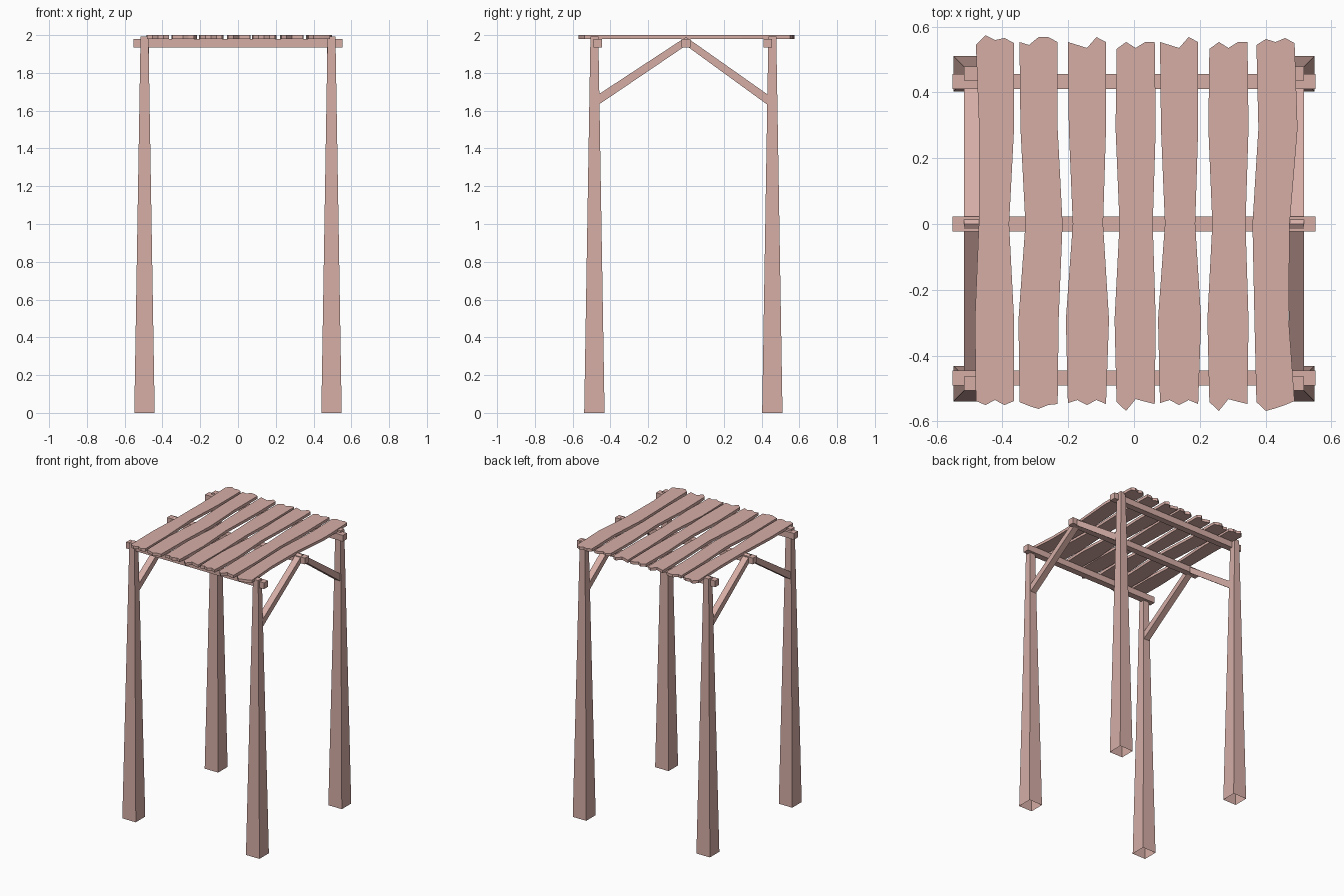
import bpy, bmesh

if "Cube" in bpy.data.objects:
    bpy.data.objects.remove(bpy.data.objects["Cube"])

wood = bpy.data.materials.new("pale_wood")
wood.diffuse_color = (0.67, 0.42, 0.38, 1)
wood.use_nodes = True
wood.node_tree.nodes["Principled BSDF"].inputs["Base Color"].default_value = wood.diffuse_color


def make(name, verts, faces):
    mesh = bpy.data.meshes.new(name)
    mesh.from_pydata(verts, [], faces)
    bm = bmesh.new()
    bm.from_mesh(mesh)
    bmesh.ops.recalc_face_normals(bm, faces=bm.faces)
    bm.to_mesh(mesh)
    bm.free()
    mesh.materials.append(wood)
    ob = bpy.data.objects.new(name, mesh)
    bpy.context.collection.objects.link(ob)
    return ob


def prism(name, ring_a, ring_b, cap_a=True):
    """Join two matching rings of points into a closed solid."""
    n = len(ring_a)
    faces = [(i, (i + 1) % n, n + (i + 1) % n, n + i) for i in range(n)]
    faces.append(tuple(range(n, 2 * n)))
    if cap_a:
        faces.append(tuple(range(n)))
    return make(name, ring_a + ring_b, faces)


def square(x, y, z, r):
    return [(x - r, y - r, z), (x + r, y - r, z), (x + r, y + r, z), (x - r, y + r, z)]


# Tapered posts, open underneath
for side, x in (("left", -0.495), ("right", 0.495)):
    for end, y in (("front", -0.485), ("back", 0.457)):
        post = prism(f"{end}_{side}_post", square(x, y, 0, 0.054),
                     square(x, y, 1.993, 0.021), cap_a=False)
        # open shell: make sure the normals point outward
        if post.data.polygons[0].normal.y > 0:
            post.data.flip_normals()

# Cross beams
for name, y in (("front", -0.468), ("middle", 0), ("back", 0.433)):
    section = [(y - 0.023, 1.935), (y + 0.023, 1.935), (y + 0.023, 1.98), (y - 0.023, 1.98)]
    prism(name + "_beam", [(-0.552, a, b) for a, b in section],
          [(0.552, a, b) for a, b in section])

# Diagonal braces from the posts up to the middle beam
for side, s in (("left", -1), ("right", 1)):
    for end, y in (("front", -0.465), ("back", 0.433)):
        section = [(y, 1.63), (y, 1.685), (0, 1.99), (0, 1.945)]
        prism(f"{end}_{side}_brace", [(s * 0.471, a, b) for a, b in section],
              [(s * 0.516, a, b) for a, b in section])

# Plank shapes: back edge, front edge, left bulge, right bulge
A = ((.544, .574, .559, .565, .55), (-.538, -.55, -.535, -.55, -.538),
     (.010, .009, -.003), (0, -.015, 0))
B = ((.553, .544, .568, .568, .553), (-.541, -.553, -.562, -.55, -.547),
     (.003, .018, -.003), (0, .015, .003))
C = ((.553, .544, .535, .568, .553), (-.544, -.535, -.55, -.535, -.547),
     (.003, .015, -.006), (0, -.009, .009))
D = ((.532, .553, .535, .553, .553), (-.541, -.568, -.532, -.54, -.547),
     (-.003, .009, -.006), (.003, -.006, .003))
E = ((.544, .562, .553, .565, .55), (-.541, -.568, -.56, -.55, -.538),
     (.006, -.012, -.006), (.009, -.015, -.018))

# Rough roof planks
HALF = 0.058
across = [HALF * (i / 2 - 1) for i in range(5)]
along = (0.29, 0, -0.29)
planks = ((-.4225, A), (-.29, B), (-.143, C), (.005, D), (.137, C), (.287, D), (.43, E))
for number, (cx, (back, front, left, right)) in enumerate(planks, 1):
    outline = list(zip(across, back))
    outline += [(HALF + d, y) for d, y in zip(right, along)]
    outline += list(zip(across, front))[::-1]
    outline += [(-HALF + d, y) for d, y in zip(left, along)][::-1]
    prism(f"roof_plank_{number}", [(cx + x, y, 1.98) for x, y in outline],
          [(cx + x, y, 2.0) for x, y in outline])
